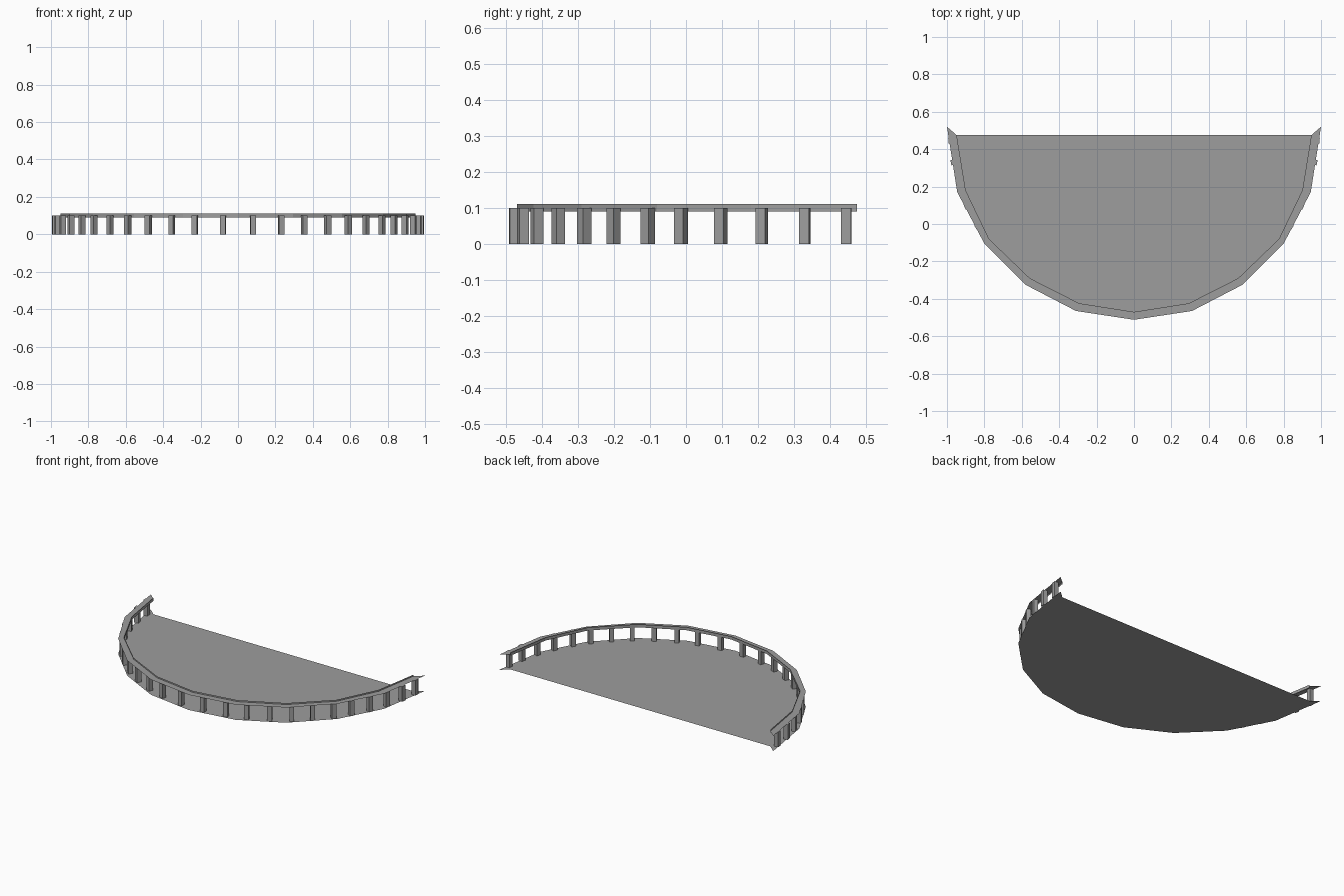
import bpy, bmesh
from math import radians, cos, sin
from mathutils import Matrix

cube = bpy.data.objects.get("Cube")
if cube:
    bpy.data.objects.remove(cube, do_unlink=True)

grey = bpy.data.materials.new("stone grey")
grey.use_nodes = True
colour = (0.34, 0.34, 0.34, 1)
grey.diffuse_color = colour
grey.node_tree.nodes["Principled BSDF"].inputs["Base Color"].default_value = colour


def finish(name, bm):
    mesh = bpy.data.meshes.new(name)
    bm.to_mesh(mesh)
    bm.free()
    mesh.materials.append(grey)
    obj = bpy.data.objects.new(name, mesh)
    bpy.context.collection.objects.link(obj)
    return obj


def mirrored(half):
    """Complete a half outline that starts on the centre line."""
    return [(-x, y) for x, y in reversed(half[1:])] + half


def strip(bm, a, b):
    """Join two rows of vertices with quads."""
    for i in range(len(a) - 1):
        bm.faces.new((a[i], a[i + 1], b[i + 1], b[i]))


def row(bm, outline, z):
    return [bm.verts.new((x, y, z)) for x, y in outline]


# Faceted half-round outlines shared by floor and rail
outer = mirrored([(0, -0.512), (0.31, -0.465), (0.58, -0.325),
                  (0.80, -0.105), (0.945, 0.17), (1, 0.52)])
inner = mirrored([(0, -0.47), (0.293, -0.424), (0.557, -0.29),
                  (0.775, -0.08), (0.90, 0.18), (0.948, 0.475)])
rail_z, lip = 0.10, 0.01

# Thin floor with its pointed border
bm = bmesh.new()
edge, middle = row(bm, outer, 0), row(bm, inner, 0)
strip(bm, edge, middle)
bm.faces.new(middle)
finish("floor", bm)

# Flat handrail top
bm = bmesh.new()
strip(bm, row(bm, outer, rail_z), row(bm, inner, rail_z))
finish("handrail", bm)

# Upright band along the inner edge of the handrail
bm = bmesh.new()
strip(bm, row(bm, inner, rail_z - lip), row(bm, inner, rail_z + lip))
finish("rail_band", bm)

# Square balusters on a half circle, each turned to face its centre
bm = bmesh.new()
angles = [3.2, 10, 17.2, 24.3, 31.6, 38.2, 45.7, 53, 60.7, 68.8, 76.4, 85.3]
radius, centre_y, width = 0.98, 0.5, 0.028
for angle in angles + [180 - a for a in angles]:
    a = -radians(angle)
    place = (Matrix.Translation((radius * cos(a), centre_y + radius * sin(a), rail_z / 2))
             @ Matrix.Rotation(a, 4, 'Z')
             @ Matrix.Diagonal((width, width, rail_z, 1)))
    bmesh.ops.create_cube(bm, size=1, matrix=place)
finish("balusters", bm)
